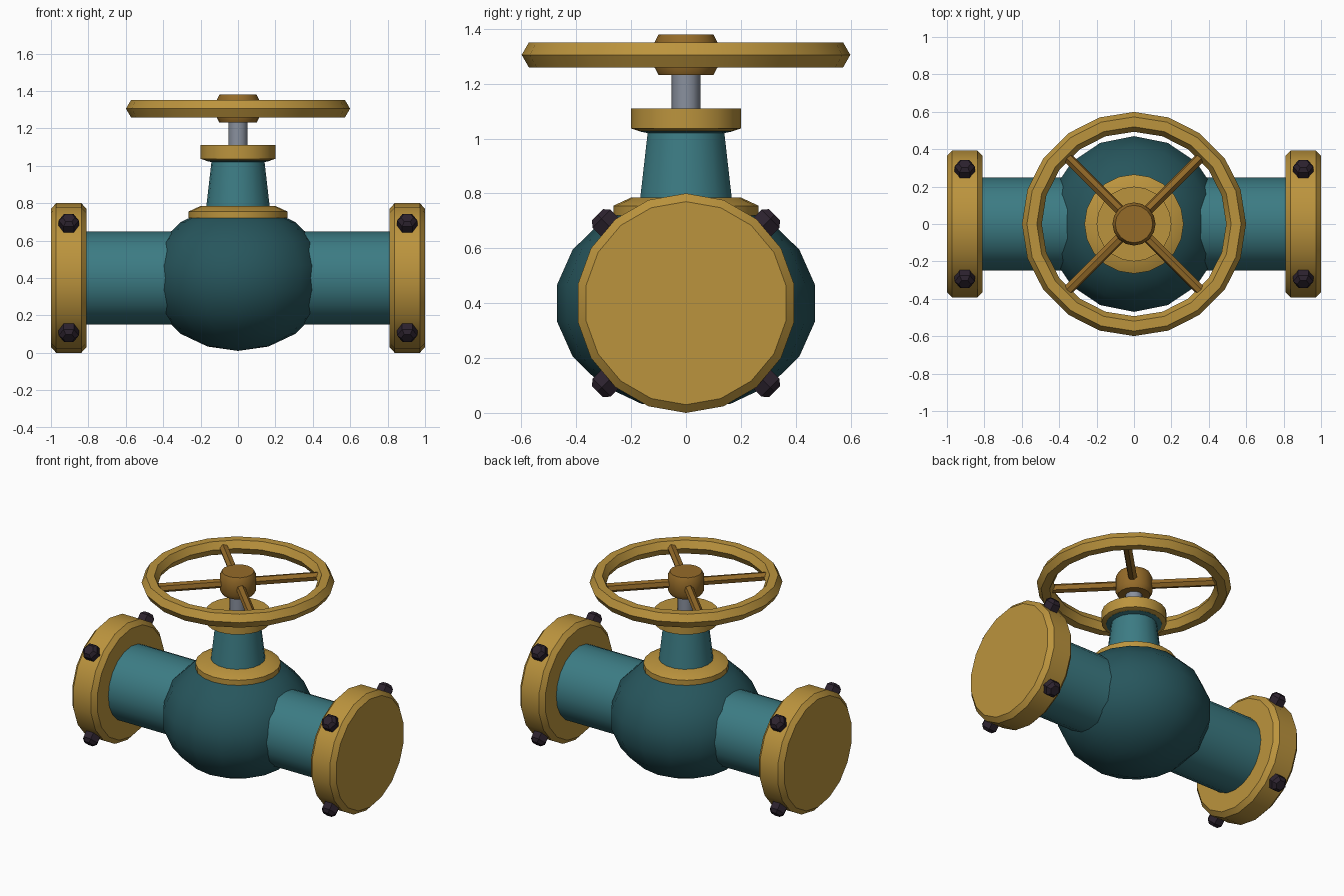
import bpy, bmesh, math
from mathutils import Matrix, Vector

if "Cube" in bpy.data.objects:
    bpy.data.objects.remove(bpy.data.objects["Cube"])


def mat(name, rgb):
    m = bpy.data.materials.new(name)
    m.diffuse_color = (*rgb, 1)
    m.use_nodes = True
    m.node_tree.nodes["Principled BSDF"].inputs["Base Color"].default_value = m.diffuse_color
    return m


GOLD = mat("gold", (0.50, 0.295, 0.047))
DARK_GOLD = mat("dark gold", (0.30, 0.147, 0.022))
TEAL = mat("teal", (0.045, 0.20, 0.23))
DARK_TEAL = mat("dark teal", (0.020, 0.092, 0.108))
STEEL = mat("steel", (0.25, 0.28, 0.34))
BOLT = mat("dark bolt", (0.025, 0.016, 0.027))


def lathe(name, profile, n, material, matrix=Matrix(), closed=False):
    """Spin (radius, height) points about local z; open profiles get end caps."""
    bm = bmesh.new()
    rings = []
    for r, h in profile:
        if r == 0:
            rings.append([bm.verts.new((0, 0, h))] * n)
        else:
            rings.append([bm.verts.new((r * math.cos(2 * math.pi * i / n),
                                        r * math.sin(2 * math.pi * i / n), h)) for i in range(n)])
    pairs = list(zip(rings, rings[1:]))
    if closed:
        pairs.append((rings[-1], rings[0]))
    for a, b in pairs:
        for i in range(n):
            j = (i + 1) % n
            bm.faces.new(list(dict.fromkeys((a[i], a[j], b[j], b[i]))))
    if not closed:
        for ring in (rings[0], rings[-1]):
            if len(set(ring)) > 2:
                bm.faces.new(ring)
    bmesh.ops.recalc_face_normals(bm, faces=bm.faces)
    bm.transform(matrix)
    me = bpy.data.meshes.new(name)
    bm.to_mesh(me)
    bm.free()
    me.materials.append(material)
    me.shade_smooth()
    me.set_sharp_from_angle(angle=math.radians(32))
    ob = bpy.data.objects.new(name, me)
    bpy.context.collection.objects.link(ob)
    return ob


def along(direction, origin=(0, 0, 0)):
    """Matrix that points local z along a direction."""
    q = Vector((0, 0, 1)).rotation_difference(Vector(direction))
    return Matrix.Translation(origin) @ q.to_matrix().to_4x4()


CZ = 0.4  # height of the pipe axis

# Round valve body, slightly flattened
body = [(0, CZ - 0.39)]
for deg in range(-70, 71, 20):
    a = math.radians(deg)
    body.append((0.477 * math.cos(a), CZ + 0.39 * math.sin(a)))
body.append((0, CZ + 0.39))
lathe("valve_body", body, 16, DARK_TEAL)

# Through pipe
lathe("pipe", [(0.248, -0.83), (0.248, 0.83)], 20, TEAL, along((1, 0, 0), (0, 0, CZ)))

# End flanges with radial hex bolts on their rims
for side, s in (("left", -1), ("right", 1)):
    lathe(side + "_flange",
          [(0.37, 0.81), (0.40, 0.838), (0.40, 0.972), (0.37, 1.0)], 18, GOLD,
          along((s, 0, 0), (0, 0, CZ)))
    for k in range(4):
        a = math.radians(45 + 90 * k)
        d = (0, math.cos(a), math.sin(a))
        lathe(f"{side}_bolt_{k + 1}", [(0.054, 0.37), (0.054, 0.435), (0.033, 0.456)], 6, BOLT,
              along(d, (s * 0.905, 0, CZ)))

# Bonnet: collar, tapered neck, top flange
lathe("bonnet_collar", [(0.265, 0.72), (0.265, 0.755), (0.20, 0.785)], 20, GOLD)
lathe("bonnet_neck", [(0.172, 0.76), (0.142, 1.02), (0.172, 1.026), (0.172, 1.05)], 18, TEAL)
lathe("gland_flange", [(0.17, 1.027), (0.2, 1.037), (0.2, 1.11)], 20, GOLD)

# Stem
lathe("stem", [(0.052, 1.09), (0.052, 1.26)], 12, STEEL)

# Handwheel: hub, hexagonal-section rim, four diagonal spokes
WZ = 1.305
lathe("wheel_hub", [(0.10, 1.232), (0.115, 1.26), (0.115, 1.35), (0.10, 1.38)], 16, DARK_GOLD)
section = [(0.546 + 0.053 * math.cos(math.pi * i / 3), WZ + 0.053 * math.sin(math.pi * i / 3))
           for i in range(6)]
lathe("wheel_rim", section, 20, GOLD, closed=True)
for k in range(4):
    a = math.radians(45 + 90 * k)
    lathe(f"wheel_spoke_{k + 1}", [(0.029, 0.06), (0.029, 0.51)], 6, DARK_GOLD,
          along((math.cos(a), math.sin(a), 0), (0, 0, WZ)))
